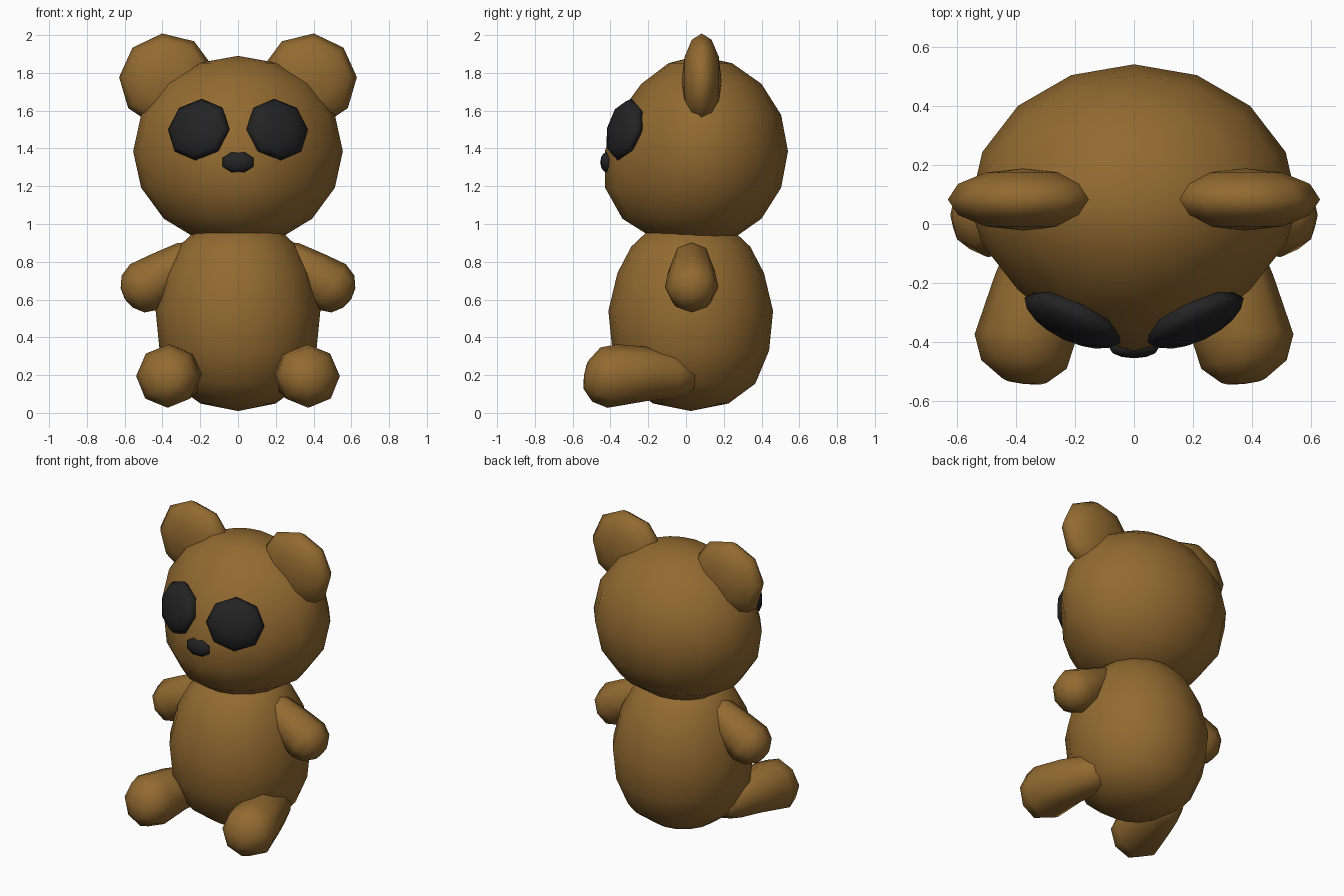
import bpy, bmesh, math
from mathutils import Matrix, Vector

if "Cube" in bpy.data.objects:
    bpy.data.objects.remove(bpy.data.objects["Cube"])


def material(name, rgb):
    m = bpy.data.materials.new(name)
    m.diffuse_color = (*rgb, 1)
    m.use_nodes = True
    m.node_tree.nodes["Principled BSDF"].inputs["Base Color"].default_value = m.diffuse_color
    return m


BROWN = material("brown fur", (0.29, 0.145, 0.03))
BLACK = material("black", (0.017, 0.017, 0.017))


def finish(name, bm, mat, mirror=False):
    bmesh.ops.recalc_face_normals(bm, faces=bm.faces)
    for f in bm.faces:
        f.smooth = True
    me = bpy.data.meshes.new(name)
    bm.to_mesh(me)
    bm.free()
    me.materials.append(mat)
    ob = bpy.data.objects.new(name, me)
    bpy.context.collection.objects.link(ob)
    if mirror:
        ob.modifiers.new("mirror", 'MIRROR').use_mirror_merge = False
    return ob


def disc_ball(name, centre, radii, mat, segs, rings, phase=0, turn=0, tilt=0, mirror=False):
    """Flattened ball whose pole points along y, then turned about z and tilted about x."""
    bm = bmesh.new()
    rad = math.radians
    mtx = (Matrix.Translation(centre) @ Matrix.Rotation(rad(turn), 4, 'Z')
           @ Matrix.Rotation(rad(tilt), 4, 'X') @ Matrix.Diagonal((*radii, 1))
           @ Matrix.Rotation(rad(90), 4, 'X') @ Matrix.Rotation(rad(phase), 4, 'Z'))
    bmesh.ops.create_uvsphere(bm, u_segments=segs, v_segments=rings, radius=1, matrix=mtx)
    return finish(name, bm, mat, mirror)


def lathe(name, profile, segs, mirror=False):
    """Round form through stations (centre, axis, radius), capped with points."""
    bm = bmesh.new()
    rings = []
    for centre, axis, r in profile:
        rot = Vector(axis).to_track_quat('Z', 'Y')
        if r == 0:
            rings.append([bm.verts.new(centre)] * segs)
            continue
        rings.append([bm.verts.new(Vector(centre) + rot @ Vector(
            (r * math.cos(a), r * math.sin(a), 0)))
            for a in (2 * math.pi * i / segs for i in range(segs))])
    for a, b in zip(rings, rings[1:]):
        for i in range(segs):
            j = (i + 1) % segs
            quad = list(dict.fromkeys((a[i], a[j], b[j], b[i])))
            bm.faces.new(quad)
    return finish(name, bm, BROWN, mirror)


# Body: egg shape
lathe("body", [((0, 0.025, z), (0, 0, 1), r) for z, r in (
    (0.01, 0), (0.05, 0.2), (0.155, 0.342), (0.33, 0.415), (0.54, 0.436),
    (0.74, 0.388), (0.88, 0.315), (0.965, 0.225), (1.0, 0))], 16)

# Head: ball with a narrowed face and a low muzzle
bm = bmesh.new()
bmesh.ops.create_uvsphere(bm, u_segments=16, v_segments=8, radius=1)
for v in bm.verts:
    x, y, z = v.co
    d = max(0, -y)
    v.co = (0.555 * x,
            0.06 + 0.48 * y + d * (0.1 * z + 0.18 * x * x) - 0.01 * d,
            1.385 + 0.505 * z)
finish("head", bm, BROWN)

# Ears
disc_ball("ears", (0.375, 0.083, 1.76), (0.255, 0.105, 0.25), BROWN, 9, 6, phase=34, mirror=True)

# Eye patches and nose
disc_ball("eye_patches", (0.208, -0.325, 1.5), (0.18, 0.062, 0.168), BLACK, 8, 6,
          turn=25, tilt=-14, mirror=True)
disc_ball("nose", (0, -0.42, 1.327), (0.09, 0.034, 0.058), BLACK, 8, 6, phase=22.5)

# Arms: tapered, widest at the hand
shoulder, dirn = Vector((0.25, 0.03, 0.82)), Vector((0.85, 0, -0.53)).normalized()
lathe("arms", [(shoulder + dirn * t, dirn, r) for t, r in (
    (-0.08, 0), (-0.05, 0.07), (0.02, 0.105), (0.17, 0.128), (0.29, 0.142),
    (0.36, 0.115), (0.4, 0.06), (0.412, 0))], 8, mirror=True)

# Legs: thicken forward to rounded feet
leg_dir = (0.2, -0.98, 0)
foot_dir = (0.1, -0.98, 0.15)
lathe("legs", [
    ((0.26, 0.06, 0.2), leg_dir, 0),
    ((0.27, 0.03, 0.2), leg_dir, 0.09),
    ((0.29, -0.06, 0.2), leg_dir, 0.125),
    ((0.33, -0.2, 0.207), leg_dir, 0.143),
    ((0.37, -0.39, 0.195), foot_dir, 0.17),
    ((0.372, -0.475, 0.203), foot_dir, 0.145),
    ((0.37, -0.53, 0.2), foot_dir, 0.075),
    ((0.37, -0.54, 0.2), foot_dir, 0)], 8, mirror=True)
